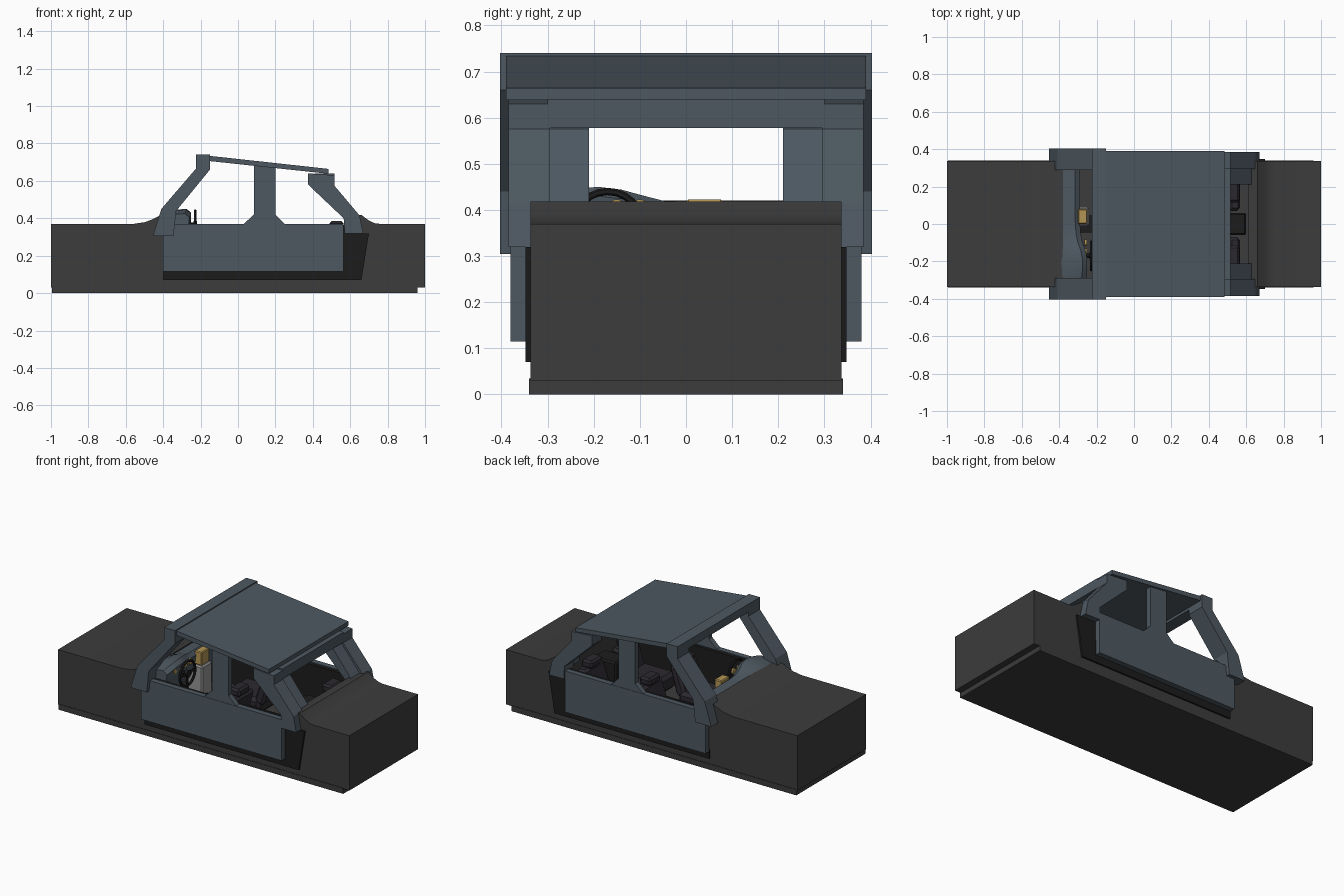
import bpy, bmesh, math
from mathutils import Matrix, Vector

if "Cube" in bpy.data.objects:
    bpy.data.objects.remove(bpy.data.objects["Cube"])


def material(name, rgb):
    m = bpy.data.materials.new(name)
    m.diffuse_color = (*rgb, 1)
    m.use_nodes = True
    m.node_tree.nodes["Principled BSDF"].inputs["Base Color"].default_value = m.diffuse_color
    return m


BODY = material("charcoal", (0.045, 0.045, 0.045))
BLUE = material("slate_blue", (0.075, 0.098, 0.12))
BLACK = material("black", (0.012, 0.012, 0.012))
SEAT = material("dark_plum", (0.025, 0.022, 0.028))
GOLD = material("gold", (0.45, 0.30, 0.09))
GREY = material("grey", (0.3, 0.3, 0.3))


def finish(bm, name, mat, smooth=False):
    bmesh.ops.recalc_face_normals(bm, faces=bm.faces)
    me = bpy.data.meshes.new(name)
    bm.to_mesh(me)
    bm.free()
    me.materials.append(mat)
    o = bpy.data.objects.new(name, me)
    bpy.context.collection.objects.link(o)
    if smooth:
        bpy.context.view_layer.objects.active = o
        bpy.ops.object.select_all(action='DESELECT')
        o.select_set(True)
        bpy.ops.object.shade_smooth_by_angle(angle=math.radians(35))
    return o


def loft(name, sections, mat, smooth=False):
    """Skin equal-length rings of points, capped at both ends."""
    bm = bmesh.new()
    rings = [[bm.verts.new(p) for p in s] for s in sections]
    n = len(rings[0])
    for a, b in zip(rings, rings[1:]):
        for i in range(n):
            j = (i + 1) % n
            bm.faces.new((a[i], a[j], b[j], b[i]))
    bm.faces.new(rings[0])
    bm.faces.new(rings[-1])
    return finish(bm, name, mat, smooth)


def prism(name, profile, y0, y1, mat, smooth=False):
    """Extrude a side profile (x, z) from y0 to y1."""
    return loft(name, [[(x, y, z) for x, z in profile] for y in (y0, y1)], mat, smooth)


def box(name, x0, x1, y0, y1, z0, z1, mat, bevel=0):
    o = prism(name, [(x0, z0), (x1, z0), (x1, z1), (x0, z1)], y0, y1, mat)
    if bevel:
        b = o.modifiers.new("bevel", 'BEVEL')
        b.width, b.segments = bevel, 1
    return o


def torus(name, centre, axis_tilt, R, r, mat, seg=24, sides=6):
    bm = bmesh.new()
    M = Matrix.Translation(centre) @ Matrix.Rotation(axis_tilt, 4, 'Y')
    g = []
    for i in range(seg):
        a = 2 * math.pi * i / seg
        g.append([])
        for k in range(sides):
            b = 2 * math.pi * k / sides
            d = R + r * math.cos(b)
            g[i].append(bm.verts.new(M @ Vector((r * math.sin(b), d * math.cos(a), d * math.sin(a)))))
    for i in range(seg):
        for k in range(sides):
            i2, k2 = (i + 1) % seg, (k + 1) % sides
            bm.faces.new((g[i][k], g[i2][k], g[i2][k2], g[i][k2]))
    return finish(bm, name, mat, True)


def disc(name, centre, r, depth, mat, seg=16):
    bm = bmesh.new()
    bmesh.ops.create_cone(bm, cap_ends=True, segments=seg, radius1=r, radius2=r, depth=depth,
                          matrix=Matrix.Translation(centre) @ Matrix.Rotation(math.pi / 2, 4, 'Y'))
    return finish(bm, name, mat)


# Lower body: long hull with an open cabin, humps at cowl and rear deck
hull = [(-1, 0.03), (1, 0.03), (1, 0.37), (0.76, 0.37), (0.73, 0.374), (0.70, 0.388),
        (0.66, 0.418), (0.61, 0.418), (0.61, 0.10), (-0.38, 0.10), (-0.38, 0.42),
        (-0.41, 0.418), (-0.46, 0.393), (-0.50, 0.379), (-0.56, 0.37), (-1, 0.37)]
prism("body_hull", hull, -0.337, 0.337, BODY, True)
box("body_base", -0.995, 0.96, -0.34, 0.34, 0, 0.035, BODY)

# Side parts, mirrored left and right
a_pillar = [(-0.225, 0.74), (-0.15, 0.74), (-0.15, 0.66), (-0.33, 0.44), (-0.345, 0.305),
            (-0.455, 0.305), (-0.41, 0.45), (-0.225, 0.665)]
b_pillar = [(0.02, 0.36), (0.085, 0.42), (0.085, 0.70), (0.20, 0.687), (0.20, 0.42), (0.26, 0.36)]
c_pillar = [(0.375, 0.64), (0.515, 0.63), (0.515, 0.575), (0.65, 0.415), (0.67, 0.32),
            (0.57, 0.32), (0.565, 0.40), (0.375, 0.58)]
c_flange = [(0.41, 0.60), (0.50, 0.60), (0.50, 0.575), (0.63, 0.415), (0.63, 0.36),
            (0.585, 0.36), (0.585, 0.40), (0.41, 0.575)]
patch = [(0.55, 0.07), (0.66, 0.07), (0.70, 0.32), (0.58, 0.32)]
for s, side in ((-1, "near"), (1, "far")):
    prism(f"front_pillar_{side}", a_pillar, s * 0.29, s * 0.403, BLUE)
    prism(f"middle_pillar_{side}", b_pillar, s * 0.345, s * 0.378, BLUE)
    prism(f"rear_pillar_{side}", c_pillar, s * 0.295, s * 0.385, BLUE)
    prism(f"rear_pillar_flange_{side}", c_flange, s * 0.21, s * 0.295, BLUE)
    box(f"door_{side}", -0.40, 0.565, s * 0.345, s * 0.38, 0.115, 0.37, BLUE)
    box(f"sill_{side}", -0.40, 0.66, s * 0.33, s * 0.347, 0.07, 0.125, BLACK)
    prism(f"rear_door_jamb_{side}", patch, s * 0.33, s * 0.348, BLACK)
    box(f"cabin_wall_{side}", -0.385, 0.615, s * 0.325, s * 0.346, 0.09, 0.365, BLACK)

# Roof, slanting down to the rear, with front and rear headers
prism("roof", [(-0.19, 0.738), (0.485, 0.664), (0.485, 0.638), (-0.19, 0.71)], -0.39, 0.39, BLUE)
box("front_header", -0.225, -0.15, -0.403, 0.403, 0.69, 0.74, BLUE)
box("rear_header", 0.41, 0.515, -0.30, 0.30, 0.578, 0.64, BLUE)

# Dashboard with a raised instrument hood on the driver side
dash = []
for y, h, back in ((-0.325, 0.425, -0.24), (-0.29, 0.435, -0.235), (-0.24, 0.446, -0.23),
                   (-0.19, 0.450, -0.23), (-0.14, 0.444, -0.24), (-0.10, 0.433, -0.255),
                   (-0.05, 0.420, -0.265), (0.02, 0.417, -0.27), (0.325, 0.417, -0.27)):
    dash.append([(-0.40, y, 0.36), (-0.40, y, 0.412), (-0.34, y, h - 0.004), (back - 0.045, y, h),
                 (back - 0.02, y, h - 0.02), (back - 0.03, y, 0.31), (back - 0.06, y, 0.25),
                 (-0.40, y, 0.25)])
loft("dashboard", dash, BLUE, True)
box("dash_panel", -0.30, -0.25, 0.0, 0.08, 0.34, 0.423, GOLD, 0.005)
box("centre_console", -0.34, -0.24, -0.01, 0.09, 0.10, 0.34, GREY, 0.008)
for y in (-0.25, -0.20, -0.15, -0.10):
    disc("gauge", (-0.258, y, 0.405), 0.018, 0.012, GOLD)

# Steering wheel
wc = Vector((-0.228, -0.17, 0.365))
torus("steering_wheel", wc, 0, 0.075, 0.008, BLACK)
disc("wheel_hub", wc, 0.02, 0.02, BLACK)
disc("steering_column", wc + Vector((-0.05, 0, 0)), 0.012, 0.1, BLACK, 8)
box("wheel_spokes", -0.233, -0.225, -0.243, -0.097, 0.358, 0.372, BLACK)
box("wheel_lower_spoke", -0.233, -0.225, -0.177, -0.163, 0.295, 0.365, BLACK)

# Seats: cushion, reclined back and headrest
for s in (-1, 1):
    y = s * 0.17
    for label, x in (("front", 0.0), ("rear", 0.40)):
        box(f"{label}_seat_cushion", x - 0.14, x + 0.10, y - 0.11, y + 0.11, 0.10, 0.20, SEAT, 0.02)
        back = prism(f"{label}_seat_back", [(x + 0.05, 0.16), (x + 0.12, 0.16),
                     (x + 0.17, 0.34), (x + 0.11, 0.34)], y - 0.10, y + 0.10, SEAT)
        back.modifiers.new("bevel", 'BEVEL').width = 0.015
        box(f"{label}_headrest", x + 0.09, x + 0.165, y - 0.055, y + 0.055, 0.335, 0.385, SEAT, 0.012)
box("rear_armrest", 0.44, 0.60, -0.06, 0.06, 0.10, 0.33, BLACK, 0.01)
box("centre_tunnel", -0.38, 0.45, -0.045, 0.045, 0.09, 0.16, BLACK)
